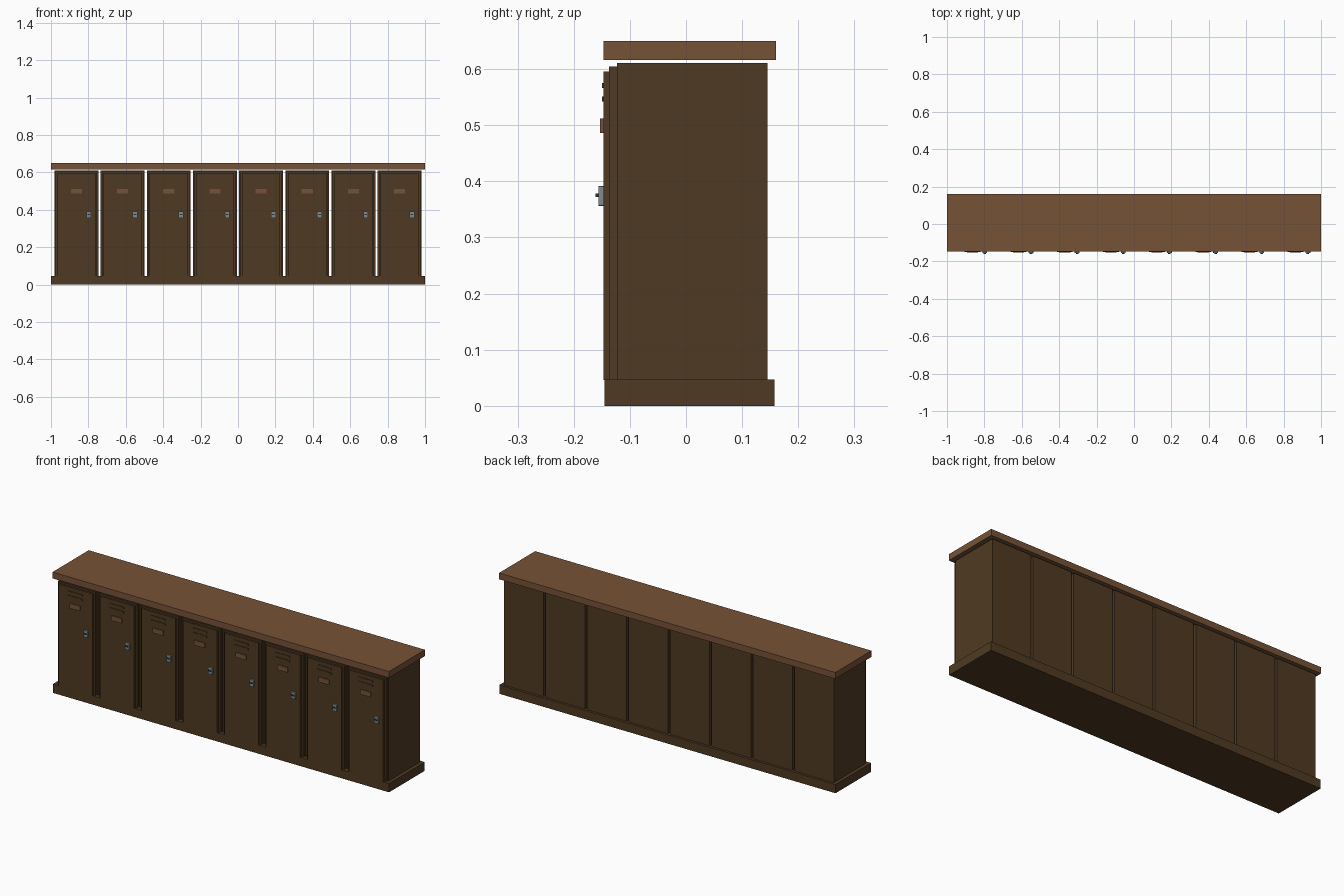
import bpy
import bmesh

cube = bpy.data.objects.get("Cube")
if cube:
    bpy.data.objects.remove(cube, do_unlink=True)


def material(name, rgb):
    m = bpy.data.materials.new(name)
    m.use_nodes = True
    m.diffuse_color = (*rgb, 1)
    m.node_tree.nodes["Principled BSDF"].inputs["Base Color"].default_value = (*rgb, 1)
    return m


dark_wood = material("dark brown", (0.078, 0.042, 0.016))
light_wood = material("warm brown", (0.18, 0.085, 0.037))
steel = material("steel grey", (0.22, 0.26, 0.27))
black = material("dark metal", (0.03, 0.03, 0.03))


def box(name, x, y, z, mat, bevel=0):
    """Box from (min, max) ranges; bevel rounds the edges running along y."""
    bm = bmesh.new()
    bmesh.ops.create_cube(bm, size=1)
    for v in bm.verts:
        v.co = [(lo + hi) / 2 + c * (hi - lo) for c, (lo, hi) in zip(v.co, (x, y, z))]
    if bevel:
        edges = [e for e in bm.edges
                 if abs(e.verts[0].co.y - e.verts[1].co.y) > 1e-5]
        bmesh.ops.bevel(bm, geom=edges, offset=bevel, segments=2,
                        profile=0.5, affect='EDGES')
    mesh = bpy.data.meshes.new(name)
    bm.to_mesh(mesh)
    bm.free()
    mesh.materials.append(mat)
    ob = bpy.data.objects.new(name, mesh)
    bpy.context.collection.objects.link(ob)
    return ob


def centred(c, width):
    return (c - width / 2, c + width / 2)


# Plinth and worktop shared by the whole row
box("base", (-1, 1), (-0.145, 0.158), (0, 0.047), dark_wood)
box("top_slab", (-1, 1), (-0.147, 0.16), (0.616, 0.65), light_wood)

# Row of identical lockers
COUNT, PITCH = 8, 0.2468
for i in range(COUNT):
    c = (i - (COUNT - 1) / 2) * PITCH
    n = f"_{i + 1}"
    box("locker_body" + n, centred(c, 0.234), (-0.123, 0.145), (0.046, 0.611), dark_wood)
    box("door_frame" + n, centred(c, 0.222), (-0.137, -0.123), (0.046, 0.605), dark_wood)
    box("door" + n, centred(c, 0.204), (-0.147, -0.137), (0.046, 0.596), dark_wood)
    # Vent louvres, name plate and latch
    for j, z in enumerate((0.571, 0.547)):
        box(f"vent_{j + 1}" + n, centred(c, 0.085), (-0.15, -0.147), centred(z, 0.009), dark_wood)
    box("label_plate" + n, centred(c, 0.06), (-0.153, -0.147), (0.486, 0.512), light_wood)
    latch = c + 0.066
    box("latch_plate" + n, centred(latch, 0.026), (-0.156, -0.147), (0.356, 0.392), steel, 0.003)
    box("latch_handle" + n, centred(latch, 0.014), (-0.161, -0.156), centred(0.375, 0.006), black)
